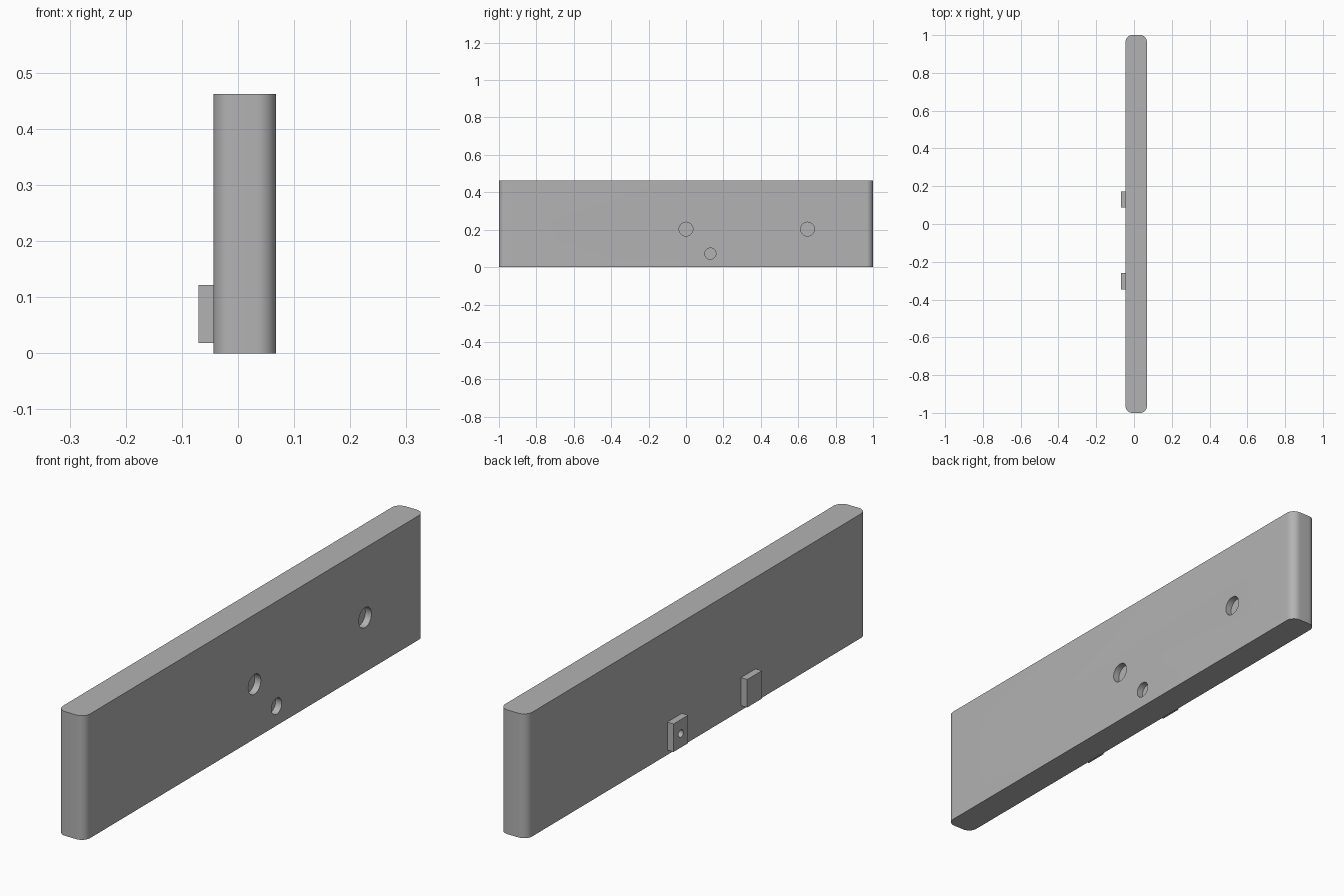
import bpy
import bmesh
from math import pi, cos, sin, radians

cube = bpy.data.objects.get("Cube")
if cube:
    bpy.data.objects.remove(cube, do_unlink=True)

grey = bpy.data.materials.new("light_grey")
grey.use_nodes = True
grey.diffuse_color = (0.45, 0.45, 0.45, 1)
grey.node_tree.nodes["Principled BSDF"].inputs["Base Color"].default_value = (0.45, 0.45, 0.45, 1)

X0, X1, HEIGHT, RADIUS = -0.044, 0.068, 0.462, 0.034
TAB_X, TAB_Z = -0.07, 0.07


def add_object(name, bm):
    bmesh.ops.recalc_face_normals(bm, faces=bm.faces)
    mesh = bpy.data.meshes.new(name)
    bm.to_mesh(mesh)
    bm.free()
    mesh.materials.append(grey)
    obj = bpy.data.objects.new(name, mesh)
    bpy.context.collection.objects.link(obj)
    return obj


def box(name, lo, hi):
    bm = bmesh.new()
    bmesh.ops.create_cube(bm, size=1)
    for v in bm.verts:
        v.co = [a + (c + 0.5) * (b - a) for a, b, c in zip(lo, hi, v.co)]
    return add_object(name, bm)


def drill(target, x, y, z, radius, depth):
    """Cut a round blind hole along x, reaching depth either side of x."""
    bm = bmesh.new()
    bmesh.ops.create_cone(bm, cap_ends=True, segments=48, radius1=radius,
                          radius2=radius, depth=2 * depth)
    for v in bm.verts:
        v.co = (x + v.co.z, y + v.co.x, z + v.co.y)
    cutter = add_object("hole_cutter", bm)
    mod = target.modifiers.new("hole", "BOOLEAN")
    mod.operation, mod.solver, mod.object = "DIFFERENCE", "EXACT", cutter
    bpy.context.view_layer.objects.active = target
    bpy.ops.object.modifier_apply(modifier=mod.name)
    bpy.data.objects.remove(cutter, do_unlink=True)


def smooth(obj):
    bpy.ops.object.select_all(action="DESELECT")
    obj.select_set(True)
    bpy.context.view_layer.objects.active = obj
    bpy.ops.object.shade_smooth_by_angle(angle=radians(30))


# Long plate with rounded vertical corners
bm = bmesh.new()
outline = []
corners = [(X1 - RADIUS, 1 - RADIUS), (X0 + RADIUS, 1 - RADIUS),
           (X0 + RADIUS, RADIUS - 1), (X1 - RADIUS, RADIUS - 1)]
for i, (cx, cy) in enumerate(corners):
    for k in range(13):
        a = pi / 2 * (i + k / 12)
        outline.append(bm.verts.new((cx + RADIUS * cos(a), cy + RADIUS * sin(a), 0)))
base = bm.faces.new(outline)
top = bmesh.ops.extrude_face_region(bm, geom=[base])["geom"]
bmesh.ops.translate(bm, vec=(0, 0, HEIGHT),
                    verts=[g for g in top if isinstance(g, bmesh.types.BMVert)])
plate = add_object("plate", bm)

# Large blind holes along the middle, small ones opposite the tabs
for y in (-0.65, 0, 0.65):
    drill(plate, X1, y, 0.203, 0.037, 0.025)
for y in (-0.303, 0.13):
    drill(plate, X1, y, 0.072, 0.03, 0.025)
smooth(plate)

# Mounting tabs with a small hole through each
for name, y in (("front_tab", -0.303), ("back_tab", 0.13)):
    tab = box(name, (TAB_X, y - 0.043, 0.018), (X0, y + 0.043, 0.122))
    drill(tab, TAB_X, y, TAB_Z, 0.014, 0.04)
    smooth(tab)
